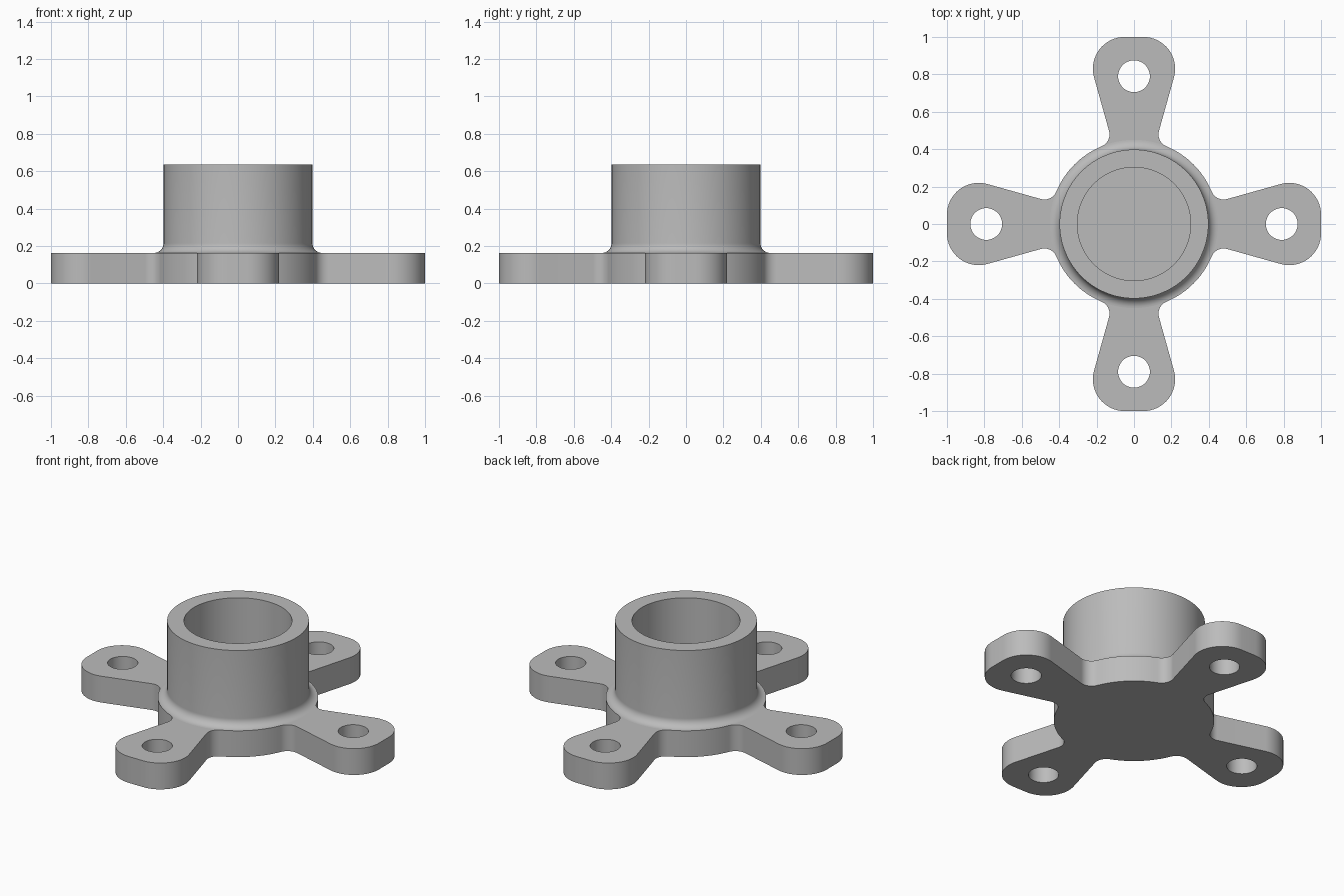
import bpy, bmesh
from math import pi, sin, cos, asin, sqrt, radians

cube = bpy.data.objects.get("Cube")
if cube:
    bpy.data.objects.remove(cube)

PLATE_H, TOP = 0.163, 0.636
HUB_R, TUBE_R, BORE_R = 0.45, 0.398, 0.303
HOLE_X, HOLE_R = 0.79, 0.085

metal = bpy.data.materials.new("grey metal")
metal.use_nodes = True
colour = (0.5, 0.5, 0.5, 1)
metal.diffuse_color = colour
metal.node_tree.nodes["Principled BSDF"].inputs["Base Color"].default_value = colour


def arc(cx, cy, r, start, end, n):
    """Points on an arc, angles in radians."""
    steps = [start + (end - start) * i / n for i in range(n + 1)]
    return [(cx + r * cos(a), cy + r * sin(a)) for a in steps]


def turn(points, a):
    return [(x * cos(a) - y * sin(a), x * sin(a) + y * cos(a)) for x, y in points]


def finish(obj):
    """Weld, fix normals, colour and shade one part."""
    bm = bmesh.new()
    bm.from_mesh(obj.data)
    bmesh.ops.remove_doubles(bm, verts=bm.verts, dist=0.0002)
    bmesh.ops.recalc_face_normals(bm, faces=bm.faces)
    bm.to_mesh(obj.data)
    bm.free()
    obj.data.materials.clear()
    obj.data.materials.append(metal)
    bpy.ops.object.select_all(action="DESELECT")
    obj.select_set(True)
    bpy.context.view_layer.objects.active = obj
    bpy.ops.object.shade_smooth_by_angle(angle=radians(35))


# Base plate outline: upper half of one arm, from tip to hub
flare = radians(15)
tip_r, neck_r = 0.17, 0.07
tip = arc(1 - tip_r, 0.05, tip_r, 0, pi / 2 + flare, 16)
neck_d = HUB_R + neck_r
neck_a = flare + asin(neck_r / neck_d)
neck = arc(neck_d * cos(neck_a), neck_d * sin(neck_a), neck_r,
           flare - pi / 2, neck_a - pi, 10)
rim = arc(0, 0, HUB_R, neck_a, pi / 4, 8)[1:]
half = tip + neck + rim
mirrored = [(x, -y) for x, y in reversed(half)]
arm = mirrored[1:] + half

outline = []
for k in range(4):
    outline += turn(arm, k * pi / 2)
loops = [outline]
for k in range(4):
    loops.append(turn(arc(HOLE_X, 0, HOLE_R, 0, 2 * pi, 48)[:-1], k * pi / 2))

# Fill the outline around the four bolt holes and extrude it
curve = bpy.data.curves.new("base_plate", "CURVE")
curve.dimensions = "2D"
curve.fill_mode = "BOTH"
curve.extrude = PLATE_H / 2
for loop in loops:
    spline = curve.splines.new("POLY")
    spline.points.add(len(loop) - 1)
    for point, (x, y) in zip(spline.points, loop):
        point.co = (x, y, 0, 1)
    spline.use_cyclic_u = True
plate = bpy.data.objects.new("base_plate", curve)
bpy.context.collection.objects.link(plate)
bpy.ops.object.select_all(action="DESELECT")
plate.select_set(True)
bpy.context.view_layer.objects.active = plate
bpy.ops.object.convert(target="MESH")
plate = bpy.context.view_layer.objects.active
for v in plate.data.vertices:
    v.co.z += PLATE_H / 2
finish(plate)

# Collar: fillet, outer wall, top rim and bore, spun round z
fillet = HUB_R - TUBE_R
profile = arc(HUB_R, PLATE_H + fillet, fillet, -pi / 2, -pi, 10)
profile += [(TUBE_R, TOP), (BORE_R, TOP), (BORE_R, PLATE_H)]
bm = bmesh.new()
verts = [bm.verts.new((r, 0, z)) for r, z in profile]
edges = [bm.edges.new(pair) for pair in zip(verts, verts[1:])]
bmesh.ops.spin(bm, geom=verts + edges, cent=(0, 0, 0), axis=(0, 0, 1),
               angle=2 * pi, steps=96, use_duplicate=False)
bmesh.ops.remove_doubles(bm, verts=bm.verts, dist=0.0002)
# Close the hidden seat under the wall so that the collar is solid
rims = [e for e in bm.edges if e.is_boundary]
bmesh.ops.bridge_loops(bm, edges=rims)
mesh = bpy.data.meshes.new("collar")
bm.to_mesh(mesh)
bm.free()
collar = bpy.data.objects.new("collar", mesh)
bpy.context.collection.objects.link(collar)
finish(collar)
